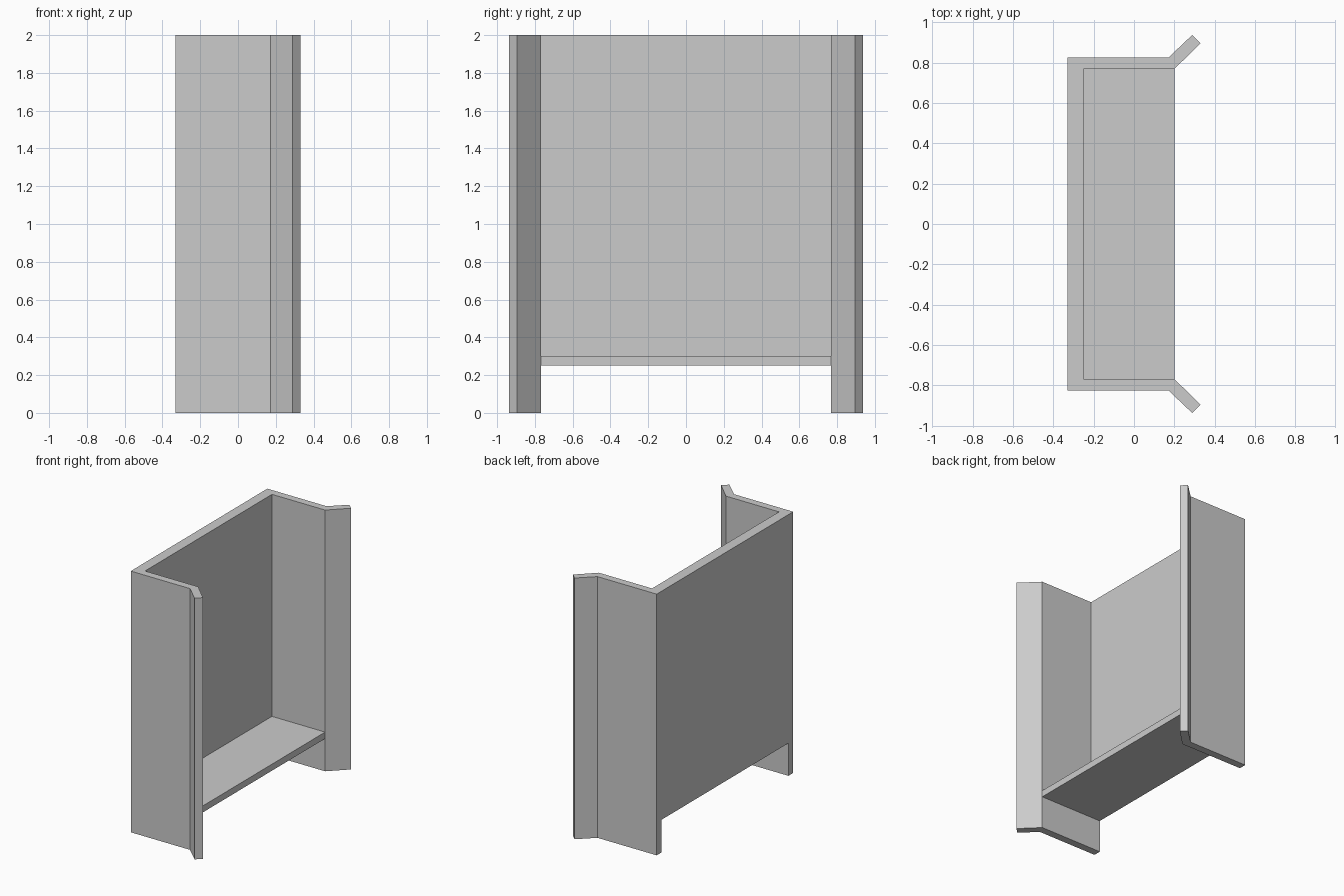
import bpy
import bmesh

cube = bpy.data.objects.get("Cube")
if cube:
    bpy.data.objects.remove(cube, do_unlink=True)

grey = bpy.data.materials.new("plain_grey")
grey.use_nodes = True
grey.diffuse_color = (0.6, 0.6, 0.6, 1)
grey.node_tree.nodes["Principled BSDF"].inputs["Base Color"].default_value = (0.6, 0.6, 0.6, 1)


def extrude_outline(name, outline, z_low, z_high):
    """Make a flat-shaded prism from a plan outline."""
    bm = bmesh.new()
    base = bm.faces.new([bm.verts.new((x, y, z_low)) for x, y in outline])
    result = bmesh.ops.extrude_face_region(bm, geom=[base], use_keep_orig=True)
    top = [v for v in result["geom"] if isinstance(v, bmesh.types.BMVert)]
    bmesh.ops.translate(bm, verts=top, vec=(0, 0, z_high - z_low))
    bmesh.ops.recalc_face_normals(bm, faces=bm.faces)
    mesh = bpy.data.meshes.new(name)
    bm.to_mesh(mesh)
    bm.free()
    mesh.materials.append(grey)
    obj = bpy.data.objects.new(name, mesh)
    bpy.context.collection.objects.link(obj)
    return obj


HEIGHT, SHELF_LOW, SHELF_TOP = 2.0, 0.25, 0.30
BACK, BACK_INNER, FRONT = -0.33, -0.25, 0.20
INNER, OUTER = 0.768, 0.826

# Side walls with flared front lips, reaching the ground
for name, side in (("left_side_wall", 1), ("right_side_wall", -1)):
    plan = [(BACK, INNER), (FRONT, INNER), (0.33, 0.896),
            (0.288, 0.936), (0.172, OUTER), (BACK, OUTER)]
    extrude_outline(name, [(x, y * side) for x, y in plan], 0, HEIGHT)

# Back panel standing on the shelf level
extrude_outline("back_panel", [(BACK, -INNER), (BACK_INNER, -INNER),
                               (BACK_INNER, INNER), (BACK, INNER)], SHELF_LOW, HEIGHT)

# Raised bottom shelf between the walls
extrude_outline("bottom_shelf", [(BACK_INNER, -INNER), (FRONT, -INNER),
                                 (FRONT, INNER), (BACK_INNER, INNER)], SHELF_LOW, SHELF_TOP)
